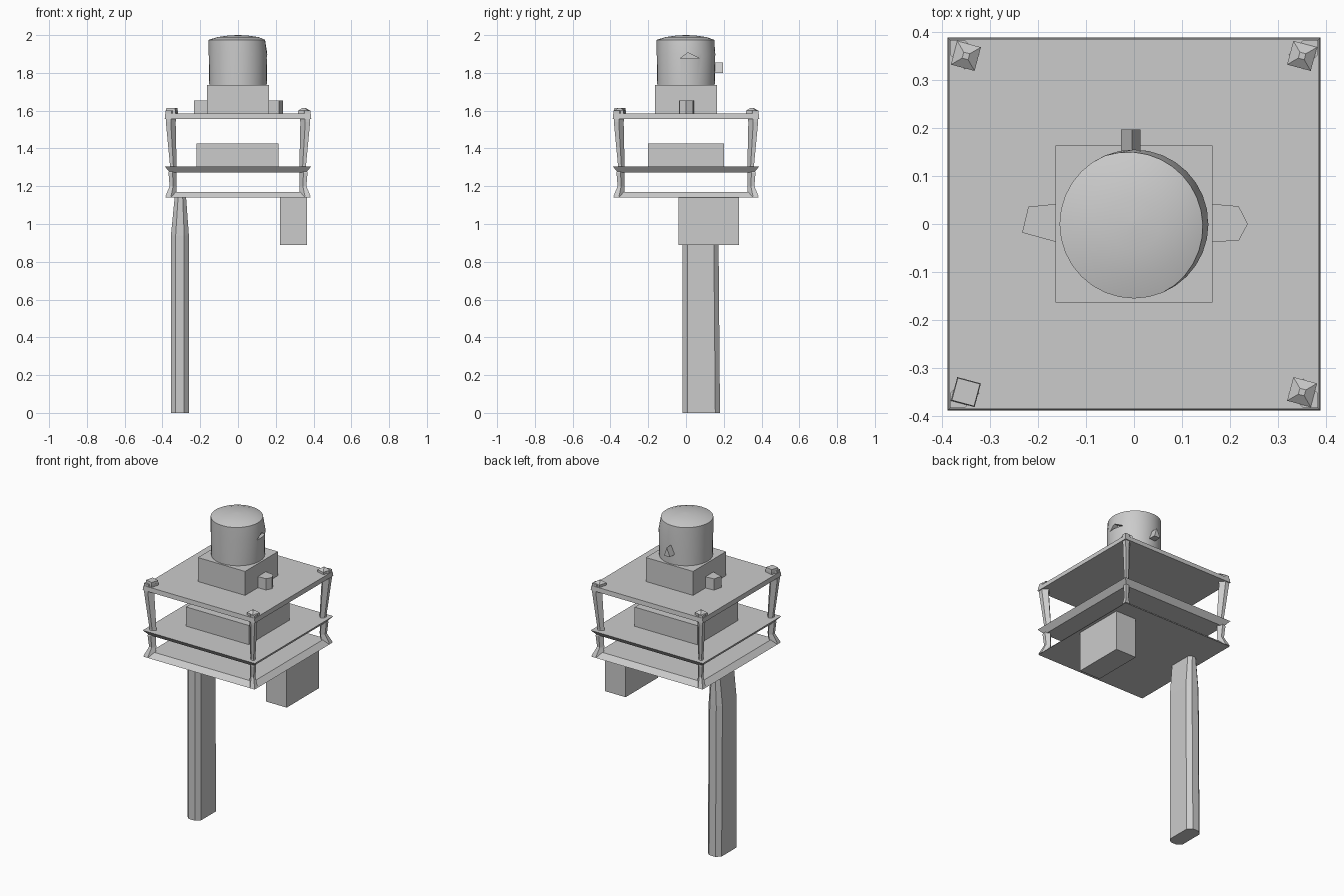
import bpy, bmesh
from math import cos, sin, pi, radians

if "Cube" in bpy.data.objects:
    bpy.data.objects.remove(bpy.data.objects["Cube"])

grey = bpy.data.materials.new("plain_grey")
grey.use_nodes = True
GREY = (0.6, 0.6, 0.6, 1)
grey.diffuse_color = GREY
grey.node_tree.nodes["Principled BSDF"].inputs["Base Color"].default_value = GREY


def finish(name, bm):
    bmesh.ops.recalc_face_normals(bm, faces=bm.faces)
    mesh = bpy.data.meshes.new(name)
    bm.to_mesh(mesh)
    bm.free()
    mesh.materials.append(grey)
    obj = bpy.data.objects.new(name, mesh)
    bpy.context.collection.objects.link(obj)
    return obj


def loft(name, rings):
    """Skin a closed solid through rings of equal point count."""
    bm = bmesh.new()
    loops = [[bm.verts.new(p) for p in ring] for ring in rings]
    n = len(loops[0])
    for a, b in zip(loops, loops[1:]):
        for i in range(n):
            j = (i + 1) % n
            bm.faces.new((a[i], a[j], b[j], b[i]))
    bm.faces.new(loops[0][::-1])
    bm.faces.new(loops[-1])
    return finish(name, bm)


def rect(x0, x1, y0, y1, z):
    return [(x0, y0, z), (x1, y0, z), (x1, y1, z), (x0, y1, z)]


def box(name, x, y, z):
    return loft(name, [rect(*x, *y, h) for h in z])


def prism(name, plan, z0, z1):
    return loft(name, [[(x, y, z) for x, y in plan] for z in (z0, z1)])


def smooth(obj, angle=35):
    bpy.ops.object.select_all(action="DESELECT")
    obj.select_set(True)
    bpy.context.view_layer.objects.active = obj
    bpy.ops.object.shade_smooth_by_angle(angle=radians(angle))


# Three thin decks, their edges sloped
def deck(name, low, high, z0, z1):
    loft(name, [rect(-low, low, -low, low, z0), rect(-high, high, -high, high, z1)])


deck("bottom_deck", 0.385, 0.355, 1.14, 1.17)
deck("middle_deck", 0.36, 0.388, 1.272, 1.305)
deck("top_deck", 0.388, 0.385, 1.557, 1.585)

# Corner posts: (height, inner edge, outer edge), flaring at the decks
POST = [(1.145, 0.325, 0.385), (1.2, 0.325, 0.362), (1.27, 0.325, 0.368),
        (1.31, 0.325, 0.36), (1.54, 0.33, 0.382), (1.6, 0.322, 0.383)]
for side, sx in (("left", 1), ("right", -1)):
    for end, sy in (("front", -1), ("back", 1)):
        rings = []
        for z, a, b in POST:
            m = (a + b) / 2
            plan = [(a, m), (m, a), (b, m), (b, b), (m, b)]
            rings.append([(sx * x, sy * y, z) for x, y in plan])
        loft(f"{end}_{side}_post", rings)
        # Front right cap is a turned square, the others are low points
        tip = 0.026 if (sx, sy) == (-1, -1) else 0.007
        cap = []
        for r, z in ((0.036, 1.585), (0.036, 1.6), (tip * 1.3, 1.615)):
            cap.append([(sx * 0.35 + r * cos(pi / 6 + k * pi / 2),
                         sy * 0.35 + r * sin(pi / 6 + k * pi / 2), z) for k in range(4)])
        loft(f"{end}_{side}_post_cap", cap)

# Blocks between and above the decks
box("middle_block", (-0.22, 0.215), (-0.2, 0.2), (1.3, 1.425))
box("upper_block", (-0.163, 0.163), (-0.163, 0.163), (1.58, 1.735))
box("hanging_block", (0.222, 0.365), (-0.04, 0.28), (0.89, 1.145))
prism("left_tab", [(0.16, -0.037), (0.218, -0.035), (0.237, 0), (0.218, 0.037), (0.16, 0.042)],
      1.583, 1.655)
prism("right_tab", [(-0.16, -0.038), (-0.233, -0.018), (-0.22, 0.036), (-0.16, 0.042)],
      1.583, 1.655)

# Round head with a shallow dome, pinched along its back left rim
N = 32
rings = []
for r, z, pinch in ((0.152, 1.73, 0), (0.155, 1.9, 0), (0.155, 1.975, 0.013),
                    (0.11, 1.989, 0), (0.055, 1.997, 0), (0.008, 2.0, 0)):
    ring = []
    for k in range(N):
        t = 2 * pi * k / N
        q = r - pinch * max(0, cos(t - radians(25)))
        ring.append((q * cos(t), q * sin(t), z))
    rings.append(ring)
head = loft("round_head", rings)

# Triangular notch in the left of the head
notch = loft("notch_cutter", [[(x, -0.03, 1.877), (x, 0.07, 1.877), (x, 0.01, 1.907)]
                              for x in (0.125, 0.2)])
notch.hide_render = True
notch.hide_set(True)
cut = head.modifiers.new("notch", "BOOLEAN")
cut.operation = "DIFFERENCE"
cut.object = notch
cut.solver = "EXACT"
bpy.context.view_layer.objects.active = head
bpy.ops.object.modifier_apply(modifier=cut.name)
bpy.data.objects.remove(notch)
smooth(head)

# Wedge knob on the back of the head
loft("back_knob", [[(-0.027, y, 1.8), (0.014, y, 1.8), (-0.004, y, 1.855)]
                   for y in (0.14, 0.197)])

# Single long leg with chamfered edges, narrowing at the top
def leg_ring(x0, x1, y0, y1, z, c=0.025):
    return [(x0 + c, y0, z), (x1 - c, y0, z), (x1, y0 + c, z), (x1, y1 - c, z),
            (x1 - c, y1, z), (x0 + c, y1, z), (x0, y1 - c, z), (x0, y0 + c, z)]


loft("leg", [leg_ring(-0.355, -0.26, -0.018, 0.18, 0),
             leg_ring(-0.355, -0.26, -0.018, 0.172, 0.94),
             leg_ring(-0.335, -0.275, -0.01, 0.165, 1.145, 0.018)])
